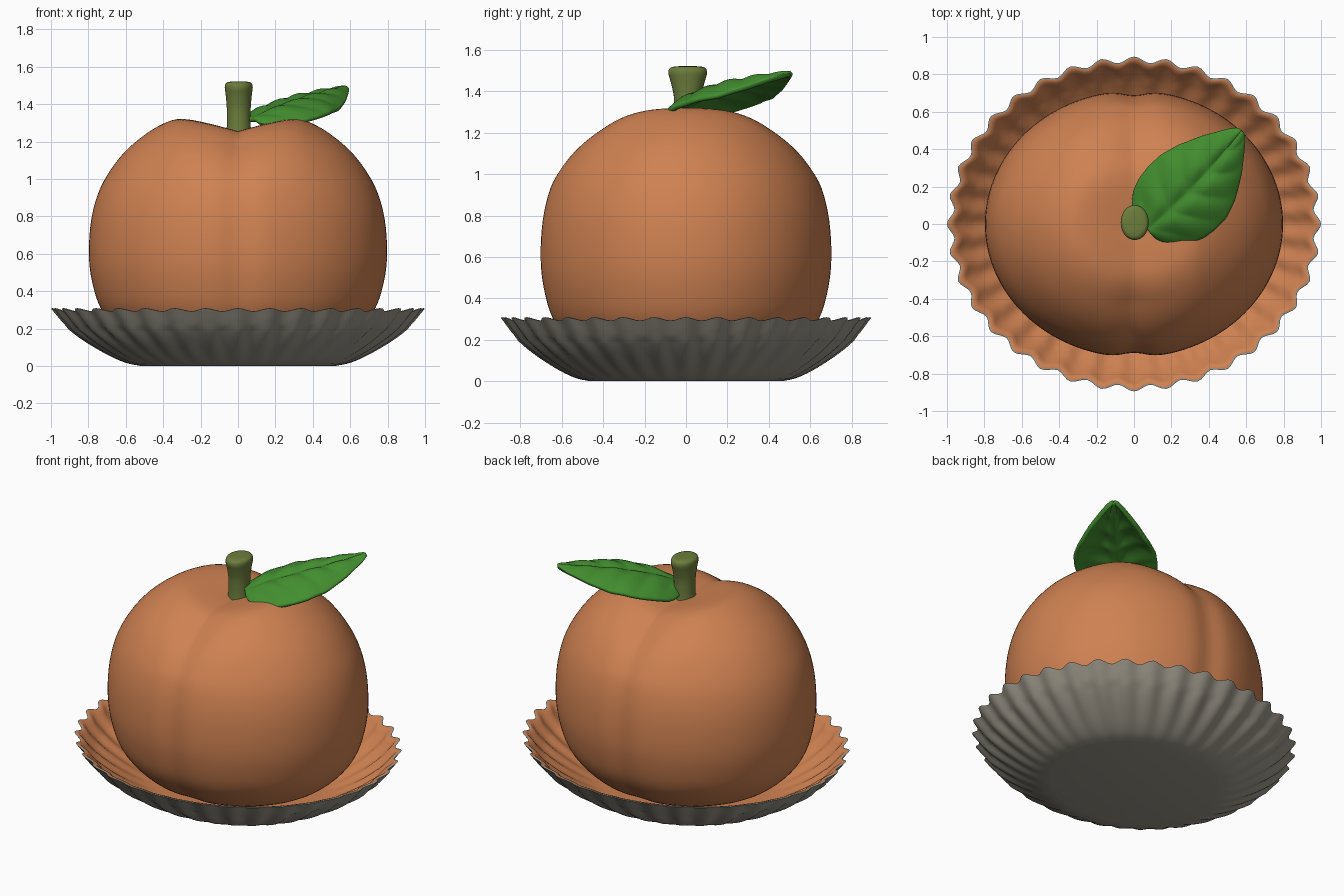
import bpy, bmesh, math
from mathutils import Vector

if "Cube" in bpy.data.objects:
    bpy.data.objects.remove(bpy.data.objects["Cube"])


def material(name, rgb):
    m = bpy.data.materials.new(name)
    m.diffuse_color = (*rgb, 1)
    m.use_nodes = True
    m.node_tree.nodes["Principled BSDF"].inputs["Base Color"].default_value = m.diffuse_color
    return m


PEACH = material("peach orange", (0.62, 0.22, 0.083))
GREY = material("warm grey", (0.33, 0.305, 0.25))
GREEN = material("leaf green", (0.055, 0.27, 0.028))
OLIVE = material("stem olive", (0.15, 0.205, 0.045))


def lerp_table(table, t):
    for (a, va), (b, vb) in zip(table, table[1:]):
        if t <= b:
            return va + (vb - va) * (t - a) / (b - a)
    return table[-1][1]


def smooth_path(pts, steps):
    """Catmull-Rom curve through 2D points."""
    p = [Vector(q) for q in pts]
    p = [2 * p[0] - p[1]] + p + [2 * p[-1] - p[-2]]
    out = []
    for i in range(1, len(p) - 2):
        a, b, c, d = p[i - 1:i + 3]
        for k in range(steps):
            t = k / steps
            out.append(0.5 * (2 * b + (c - a) * t + (2 * a - 5 * b + 4 * c - d) * t * t
                              + (3 * b - a - 3 * c + d) * t ** 3))
    return out + [p[-2]]


def lathe(name, path, segs, shape, mats, mat_rule=None, angle=60):
    """Revolve a path from axis to axis; shape(r, z, angle, index) gives each point."""
    bm = bmesh.new()
    rings = []
    for i, (r, z) in enumerate(path):
        if r < 1e-4:
            rings.append([bm.verts.new(shape(0, z, 0, i))])
        else:
            rings.append([bm.verts.new(shape(r, z, 2 * math.pi * k / segs, i)) for k in range(segs)])
    for i, (a, b) in enumerate(zip(rings, rings[1:])):
        for k in range(segs):
            n = (k + 1) % segs
            if len(a) == 1:
                vs = (a[0], b[n], b[k])
            elif len(b) == 1:
                vs = (a[k], a[n], b[0])
            else:
                vs = (a[k], a[n], b[n], b[k])
            f = bm.faces.new(vs)
            if mat_rule:
                f.material_index = mat_rule(i)
    return finish(bm, name, mats, angle)


def finish(bm, name, mats, angle=60):
    bmesh.ops.recalc_face_normals(bm, faces=bm.faces)
    me = bpy.data.meshes.new(name)
    bm.to_mesh(me)
    bm.free()
    for m in mats:
        me.materials.append(m)
    ob = bpy.data.objects.new(name, me)
    bpy.context.collection.objects.link(ob)
    bpy.ops.object.select_all(action='DESELECT')
    ob.select_set(True)
    bpy.context.view_layer.objects.active = ob
    bpy.ops.object.shade_smooth_by_angle(angle=math.radians(angle))
    return ob


# Pleated dish: grey outside, orange inside
outer = smooth_path([(0.52, 0), (0.6, 0.018), (0.7, 0.065), (0.82, 0.14), (0.91, 0.215), (0.982, 0.30)], 4)
inner = [Vector((r - 0.012, z + 0.016)) for r, z in reversed(outer)]
inner[0] = Vector((0.972, 0.301))
dish_path = [Vector((0, 0))] + outer + inner + [Vector((0, 0.016))]
PLEATS = 36


def dish_shape(r, z, a, i):
    w = min(1, max(0, (r - 0.52) / 0.4))
    wave = math.cos(PLEATS * a)
    rr = r + 0.018 * w * wave
    return (rr * math.cos(a), 0.895 * rr * math.sin(a), z + 0.008 * w * w * wave * (z > 0.2))


lathe("pleated_dish", dish_path, PLEATS * 8, dish_shape, [GREY, PEACH],
      lambda i: 1 if i > len(outer) else 0)

# Fruit body with a crease running over the x = 0 plane
fruit_path = smooth_path([(0, 0.05), (0.3, 0.06), (0.5, 0.1), (0.63, 0.18), (0.73, 0.3), (0.78, 0.45),
                          (0.797, 0.6), (0.785, 0.78), (0.745, 0.93), (0.68, 1.05), (0.6, 1.15),
                          (0.5, 1.235), (0.4, 1.295), (0.3, 1.325), (0.15, 1.33), (0, 1.325)], 4)


def fruit_shape(r, z, a, i):
    x, y = r * math.cos(a), 0.895 * r * math.sin(a)
    y *= 1 - 0.035 * math.exp(-(x / 0.085) ** 2)
    top = min(1, max(0, (z - 0.95) / 0.3))
    z -= 0.075 * top * max(0, 1 - abs(x) / 0.34) ** 1.3
    return (x, y, z)


lathe("fruit_body", fruit_path, 128, fruit_shape, [PEACH], angle=80)

# Stem, flaring slightly to a rounded top
stem_path = smooth_path([(0, 1.2), (0.066, 1.2), (0.064, 1.28), (0.064, 1.38), (0.07, 1.45),
                         (0.075, 1.49), (0.068, 1.512), (0.045, 1.52), (0, 1.521)], 3)


def stem_shape(r, z, a, i):
    flare = 1.05 + 0.2 * min(1, max(0, (z - 1.38) / 0.1))
    return (0.004 + r * math.cos(a), 0.008 + flare * r * math.sin(a), z)


lathe("stem", stem_path, 32, stem_shape, [OLIVE], angle=80)

# Leaf: arched blade with a sunken midrib and puffed side veins
widths = [(0, 0.05), (0.03, 0.115), (0.07, 0.16), (0.15, 0.208), (0.24, 0.233), (0.34, 0.245), (0.46, 0.243),
          (0.6, 0.21), (0.78, 0.14), (0.92, 0.066), (0.97, 0.038), (1, 0.012)]
ridge = [(0, 1.315), (0.2, 1.375), (0.5, 1.43), (0.8, 1.465), (1, 1.485)]
base, tip = Vector((0.07, -0.03)), Vector((0.575, 0.5))
side = Vector((base.y - tip.y, tip.x - base.x)).normalized()
NT, NS = 48, 24
bm = bmesh.new()
grid = []
for i in range(NT + 1):
    t = i / NT
    row = []
    for j in range(NS + 1):
        s = 2 * j / NS - 1
        w = lerp_table(widths, t)
        p = base.lerp(tip, t) + side * (s * w - 0.02 * math.sin(math.pi * t))
        puff = abs(math.sin(math.pi * (5 * t - 1.1 * abs(s)))) * (1 - s * s) * min(1, abs(s) * 4)
        z = lerp_table(ridge, t) - 0.075 * s * s * min(1, w / 0.2)
        z += (0.016 * puff - 0.014 * math.exp(-(s / 0.12) ** 2)) * math.sin(math.pi * t) ** 0.5 if 0 < t < 1 else 0
        row.append(bm.verts.new((p.x, p.y, z)))
    grid.append(row)
for r0, r1 in zip(grid, grid[1:]):
    for j in range(NS):
        bm.faces.new((r0[j], r1[j], r1[j + 1], r0[j + 1]))
leaf = finish(bm, "leaf", [GREEN], 80)
if sum(p.normal.z for p in leaf.data.polygons) < 0:
    leaf.data.flip_normals()
mod = leaf.modifiers.new("thickness", 'SOLIDIFY')
mod.thickness = 0.028
mod.offset = 0
mod = leaf.modifiers.new("soft edge", 'SUBSURF')
mod.levels = mod.render_levels = 1
